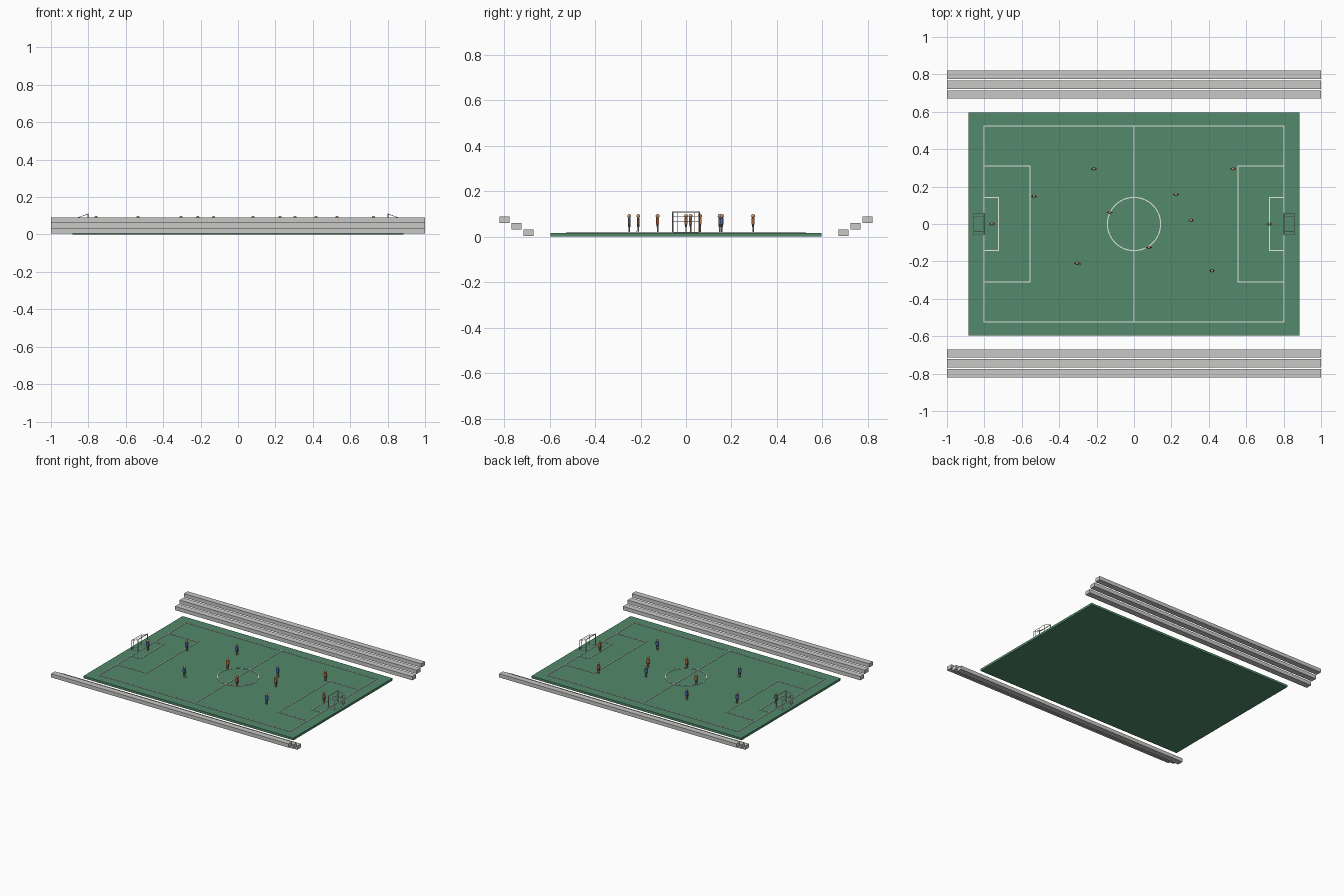
import bpy, bmesh, math
from mathutils import Vector, Matrix

if "Cube" in bpy.data.objects:
    bpy.data.objects.remove(bpy.data.objects["Cube"])


def material(name, rgb):
    m = bpy.data.materials.new(name)
    m.diffuse_color = (*rgb, 1)
    m.use_nodes = True
    m.node_tree.nodes["Principled BSDF"].inputs["Base Color"].default_value = m.diffuse_color
    return m


GRASS = material("grass green", (0.084, 0.254, 0.144))
STAND = material("stand grey", (0.58, 0.58, 0.57))
WHITE = material("white", (0.85, 0.85, 0.85))
SKIN = material("skin tan", (0.60, 0.33, 0.18))
BLUE = material("shirt blue", (0.06, 0.14, 0.50))
ORANGE = material("shirt orange", (0.62, 0.15, 0.04))
DARK = material("shorts dark", (0.05, 0.05, 0.07))
TOP = 0.017  # height of the grass


def box(bm, x0, x1, y0, y1, z0, z1, mat=0):
    m = Matrix.Translation(((x0 + x1) / 2, (y0 + y1) / 2, (z0 + z1) / 2))
    m = m @ Matrix.Diagonal((abs(x1 - x0), abs(y1 - y0), abs(z1 - z0), 1))
    for v in bmesh.ops.create_cube(bm, size=1, matrix=m)["verts"]:
        for f in v.link_faces:
            f.material_index = mat


def rod(bm, a, b, r, sides=8, r2=None, mat=0):
    a, b = Vector(a), Vector(b)
    d = b - a
    m = Matrix.Translation((a + b) / 2) @ d.to_track_quat("Z", "Y").to_matrix().to_4x4()
    res = bmesh.ops.create_cone(bm, cap_ends=True, segments=sides, radius1=r,
                                radius2=r if r2 is None else r2, depth=d.length, matrix=m)
    for v in res["verts"]:
        for f in v.link_faces:
            f.material_index = mat


def ball(bm, c, r, mat=0):
    res = bmesh.ops.create_uvsphere(bm, u_segments=12, v_segments=8, radius=r,
                                    matrix=Matrix.Translation(c))
    for v in res["verts"]:
        for f in v.link_faces:
            f.material_index = mat


def finish(bm, name, mats, smooth=False):
    me = bpy.data.meshes.new(name)
    bm.to_mesh(me)
    bm.free()
    for m in mats:
        me.materials.append(m)
    ob = bpy.data.objects.new(name, me)
    bpy.context.collection.objects.link(ob)
    if smooth:
        bpy.ops.object.select_all(action="DESELECT")
        ob.select_set(True)
        bpy.context.view_layer.objects.active = ob
        bpy.ops.object.shade_smooth_by_angle(angle=math.radians(50))
    return ob


# Grass slab
bm = bmesh.new()
box(bm, -0.885, 0.885, -0.597, 0.597, 0, TOP)
finish(bm, "pitch", [GRASS])

# Stepped stands along both long sides
for side, word in ((-1, "front"), (1, "back")):
    for i in range(3):
        bm = bmesh.new()
        y, z = 0.670 + 0.053 * i, 0.004 + 0.0285 * i
        box(bm, -1, 1, side * y, side * (y + 0.045), z, z + 0.0285)
        finish(bm, f"{word}_stand_step_{i + 1}", [STAND])

# Pitch markings
bm = bmesh.new()
W = 0.0027


def line(x0, y0, x1, y1):
    box(bm, min(x0, x1) - W, max(x0, x1) + W, min(y0, y1) - W, max(y0, y1) + W,
        TOP - 0.001, TOP + 0.003)


X, Y = 0.803, 0.523
line(0, -Y, 0, Y)
for s in (-1, 1):
    line(-X, s * Y, X, s * Y)
    line(s * X, -Y, s * X, Y)
    for depth, half in ((0.556, 0.31), (0.725, 0.142)):
        line(s * depth, -half, s * depth, half)
        for t in (-1, 1):
            line(s * depth, t * half, s * X, t * half)
finish(bm, "pitch_lines", [WHITE])

# Centre circle made of short strips
bm = bmesh.new()
N, R = 40, 0.142
for i in range(N):
    m = Matrix.Rotation(2 * math.pi * i / N, 4, "Z") @ Matrix.Translation((R, 0, TOP + 0.001))
    m = m @ Matrix.Diagonal((2 * W, 2 * math.pi * R / N, 0.004, 1))
    bmesh.ops.create_cube(bm, size=1, matrix=m)
finish(bm, "centre_circle", [WHITE])

# Goals: posts, crossbar, back frame and net
for s, word in ((-1, "left"), (1, "right")):
    bm = bmesh.new()
    fx, bx, hy, zt, zb = s * 0.803, s * 0.856, 0.058, 0.109, 0.09
    rod(bm, (fx, -hy, zt), (fx, hy, zt), 0.0027)
    rod(bm, (bx, -hy, zb), (bx, hy, zb), 0.0015)
    rod(bm, (bx, -hy, TOP), (bx, hy, TOP), 0.0015)
    for t in (-1, 1):
        y = t * hy
        rod(bm, (fx, y, TOP), (fx, y, zt + 0.002), 0.0027)
        rod(bm, (bx, y, TOP), (bx, y, zb), 0.0015)
        rod(bm, (fx, y, zt), (bx, y, zb), 0.0015)
        rod(bm, (fx, y, TOP), (bx, y, TOP), 0.0015)
    finish(bm, f"{word}_goal_frame", [WHITE], True)
    bm = bmesh.new()
    for i in range(1, 6):
        y = -hy + 2 * hy * i / 6
        rod(bm, (bx, y, TOP), (bx, y, zb), 0.0006, 4)
        rod(bm, (fx, y, zt), (bx, y, zb), 0.0006, 4)
    for z in (0.041, 0.066):
        rod(bm, (bx, -hy, z), (bx, hy, z), 0.0006, 4)
    finish(bm, f"{word}_goal_net", [WHITE])


# Players: legs, shorts, shirt, arms and head
def player(name, x, y, shirt):
    bm = bmesh.new()
    for s in (-1, 1):
        rod(bm, (x + s * 0.0045, y, TOP), (x + s * 0.0045, y, 0.046), 0.0032, mat=0)
        rod(bm, (x + s * 0.009, y, 0.079), (x + s * 0.0135, y, 0.055), 0.0026, mat=0)
    box(bm, x - 0.0085, x + 0.0085, y - 0.005, y + 0.005, 0.042, 0.054, 2)
    box(bm, x - 0.0095, x + 0.0095, y - 0.006, y + 0.006, 0.054, 0.082, 1)
    ball(bm, (x, y, 0.091), 0.0085, 0)
    finish(bm, name, [SKIN, shirt, DARK], True)


blue_team = [(-0.76, 0), (-0.535, 0.148), (-0.305, -0.21), (-0.215, 0.295),
             (0.225, 0.158), (0.417, -0.25)]
orange_team = [(-0.13, 0.062), (0.08, -0.125), (0.305, 0.02), (0.53, 0.295), (0.725, 0)]
for word, team, shirt in (("blue", blue_team, BLUE), ("orange", orange_team, ORANGE)):
    for i, (x, y) in enumerate(team):
        player(f"{word}_player_{i + 1}", x, y, shirt)

# Ball at a player's feet
bm = bmesh.new()
ball(bm, (-0.29, -0.213, TOP + 0.006), 0.006)
finish(bm, "ball", [WHITE], True)
